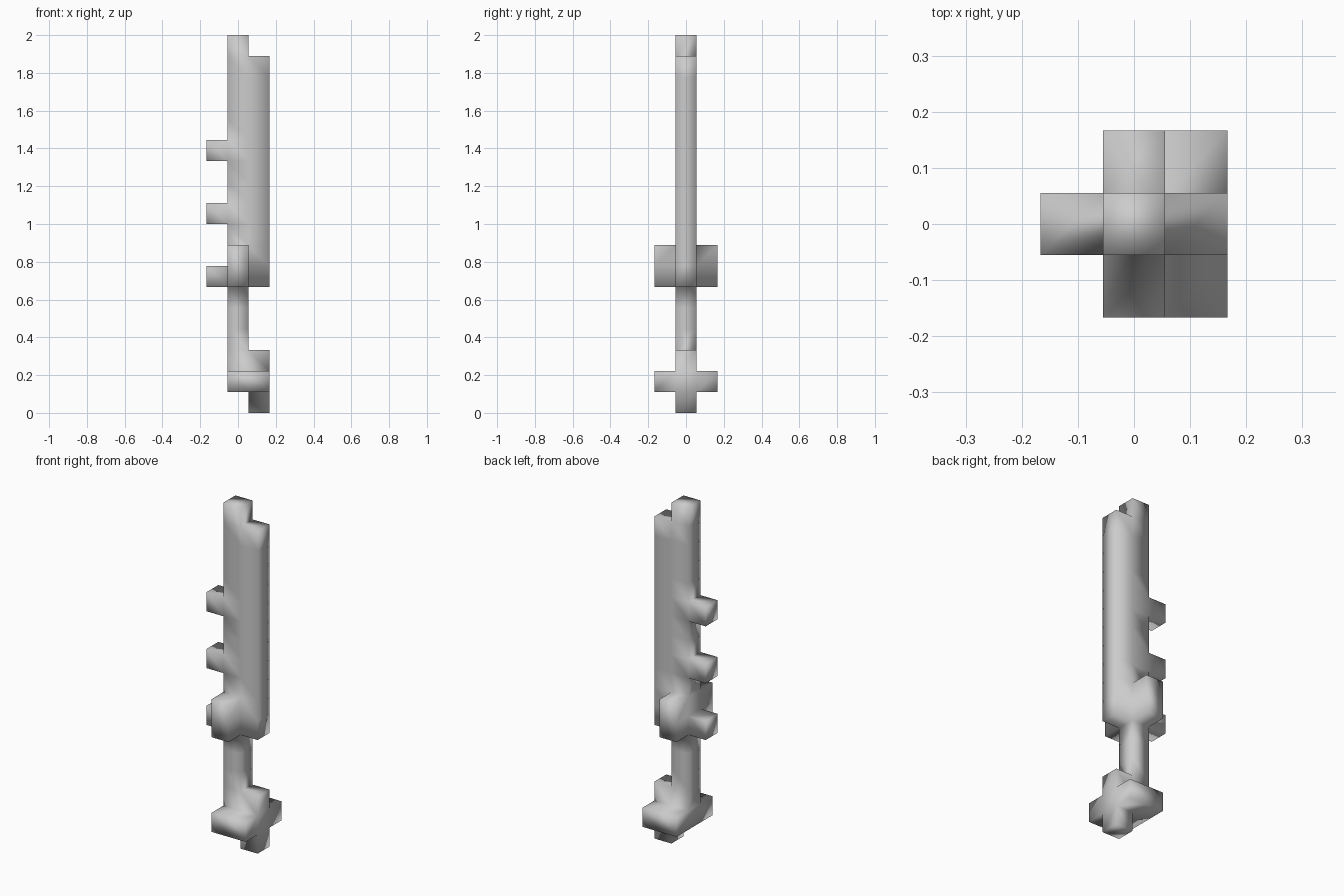
import bpy
import bmesh
from itertools import product
from mathutils import Vector

cube = bpy.data.objects.get("Cube")
if cube:
    bpy.data.objects.remove(cube, do_unlink=True)

UNIT = 2 / 18  # edge of one block


def block(xs, ys, zs):
    """Grid cells of a box, given inclusive ranges on each axis."""
    return set(product(*(range(a, b + 1) for a, b in (xs, ys, zs))))


# Sword parts as boxes of grid cells
parts = {
    "spine": block((0, 0), (0, 0), (1, 17)),
    "blade_edge": block((1, 1), (0, 0), (6, 16)),
    "guard": block((0, 0), (-1, 1), (6, 7)),
    "pommel_post": block((1, 1), (0, 0), (0, 2)),
    "pommel_bar": block((0, 1), (-1, 1), (1, 1)),
}
for i, z in enumerate((6, 9, 12)):
    parts[f"tooth_{i}"] = block((-1, -1), (0, 0), (z, z))
cells = set().union(*parts.values())

# Keep only the outer faces, welded so shading flows across the parts
bm = bmesh.new()
corners = {}


def corner(p):
    key = tuple(round(2 * c) for c in p)
    if key not in corners:
        corners[key] = bm.verts.new(Vector(p) * UNIT)
    return corners[key]


for cell in sorted(cells):
    centre = Vector(cell) + Vector((0, 0, 0.5))
    for axis, sign in product(range(3), (-1, 1)):
        neighbour = list(cell)
        neighbour[axis] += sign
        if tuple(neighbour) in cells:
            continue
        n, u = Vector(), Vector()
        n[axis] = sign / 2
        u[(axis + 1) % 3] = 0.5
        v = n.cross(u) * 2
        bm.faces.new([corner(centre + n + o) for o in (-u - v, u - v, u + v, v - u)])

for face in bm.faces:
    face.smooth = True
mesh = bpy.data.meshes.new("sword")
bm.to_mesh(mesh)
bm.free()

# Plain grey finish
grey = bpy.data.materials.new("grey")
grey.use_nodes = True
colour = (0.6, 0.6, 0.6, 1)
grey.diffuse_color = colour
grey.node_tree.nodes["Principled BSDF"].inputs["Base Color"].default_value = colour
mesh.materials.append(grey)

sword = bpy.data.objects.new("sword", mesh)
bpy.context.collection.objects.link(sword)
